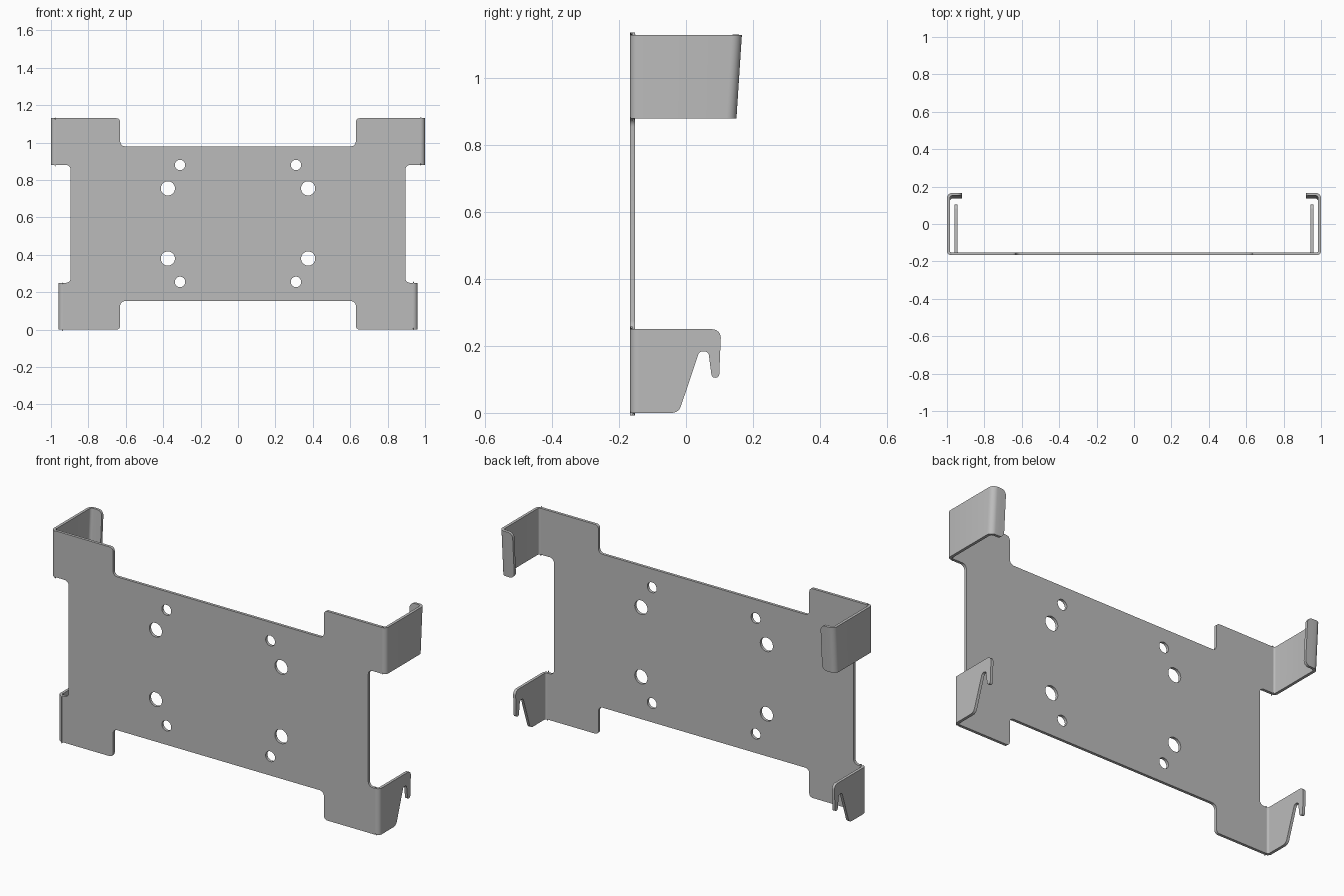
import bpy, bmesh, math
from mathutils import Vector, Matrix

cube = bpy.data.objects.get("Cube")
if cube:
    bpy.data.objects.remove(cube, do_unlink=True)

T = 0.015            # sheet thickness
FRONT = -0.1595      # middle of the front sheet in y
BEND = 0.0165        # bend radius at the middle of the sheet

steel = bpy.data.materials.new("grey_steel")
steel.use_nodes = True
GREY = (0.5, 0.5, 0.5, 1)
steel.diffuse_color = GREY
steel.node_tree.nodes["Principled BSDF"].inputs["Base Color"].default_value = GREY


def fillet(points, closed=True, steps=6):
    """Round each (x, y, radius) corner with a circular arc."""
    out, n = [], len(points)
    for i, (x, y, r) in enumerate(points):
        p = Vector((x, y))
        if r == 0 or (not closed and i in (0, n - 1)):
            out.append(p)
            continue
        a = (Vector(points[i - 1][:2]) - p).normalized()
        b = (Vector(points[(i + 1) % n][:2]) - p).normalized()
        half = a.angle(b) / 2
        centre = p + (a + b).normalized() * r / math.sin(half)
        start = p + a * r / math.tan(half) - centre
        end = p + b * r / math.tan(half) - centre
        sweep = start.angle_signed(end)
        for k in range(steps + 1):
            out.append(centre + Matrix.Rotation(-sweep * k / steps, 2) @ start)
    return out


def circle(x, y, r, n=32):
    return [Vector((x + r * math.cos(math.tau * k / n),
                    y + r * math.sin(math.tau * k / n))) for k in range(n)]


def finish(name, obj):
    """Turn a helper object into a clean, shaded mesh object."""
    graph = bpy.context.evaluated_depsgraph_get()
    mesh = bpy.data.meshes.new_from_object(obj.evaluated_get(graph))
    mesh.transform(obj.matrix_world)
    bpy.data.objects.remove(obj, do_unlink=True)
    bm = bmesh.new()
    bm.from_mesh(mesh)
    bmesh.ops.remove_doubles(bm, verts=bm.verts, dist=0.0001)
    bmesh.ops.recalc_face_normals(bm, faces=bm.faces)
    bm.to_mesh(mesh)
    bm.free()
    mesh.materials.clear()
    mesh.materials.append(steel)
    mesh.shade_smooth()
    mesh.set_sharp_from_angle(angle=math.radians(35))
    bpy.context.collection.objects.link(bpy.data.objects.new(name, mesh))


def sheet(name, loops, matrix):
    """Flat sheet cut from an outline and holes."""
    curve = bpy.data.curves.new(name + "_outline", "CURVE")
    curve.dimensions = "2D"
    curve.fill_mode = "BOTH"
    curve.extrude = T / 2
    for loop in loops:
        s = curve.splines.new("POLY")
        s.points.add(len(loop) - 1)
        for pt, co in zip(s.points, loop):
            pt.co = (co.x, co.y, 0, 1)
        s.use_cyclic_u = True
    obj = bpy.data.objects.new(name + "_helper", curve)
    bpy.context.collection.objects.link(obj)
    obj.matrix_world = matrix
    bpy.context.view_layer.update()
    finish(name, obj)


def strip(name, columns):
    """Bent sheet made from columns of (bottom, top) points."""
    bm = bmesh.new()
    rows = [[bm.verts.new(p) for p in col] for col in columns]
    for a, b in zip(rows, rows[1:]):
        bm.faces.new((a[0], b[0], b[1], a[1]))
    mesh = bpy.data.meshes.new(name + "_strip")
    bm.to_mesh(mesh)
    bm.free()
    obj = bpy.data.objects.new(name + "_helper", mesh)
    bpy.context.collection.objects.link(obj)
    mod = obj.modifiers.new("thickness", "SOLIDIFY")
    mod.thickness, mod.offset, mod.use_even_offset = T, 0, True
    bpy.context.view_layer.update()
    finish(name, obj)


# Front plate: half outline from bottom to top, then mirrored
half = [(0.63, 0.152, 0.025), (0.63, 0, 0.02), (0.936, 0, 0), (0.936, 0.25, 0),
        (0.895, 0.25, 0.025), (0.895, 0.88, 0.025), (0.976, 0.88, 0),
        (0.976, 1.13, 0), (0.63, 1.13, 0.02), (0.63, 0.98, 0.025)]
outline = half + [(-x, z, r) for x, z, r in reversed(half)]
holes = [circle(s * x, z, r) for s in (1, -1) for x, z, r in
         ((0.31, 0.88, 0.028), (0.31, 0.255, 0.028),
          (0.375, 0.755, 0.038), (0.375, 0.38, 0.038))]
upright = Matrix.Translation((0, FRONT, 0)) @ Matrix.Rotation(math.pi / 2, 4, "X")
sheet("front_plate", [fillet(outline)] + holes, upright)

# Upper arms: side wall with a leaning lip turned inward
LOW, HIGH, TIP, ROUND = 0.88, 1.13, 0.92, 0.028
path = fillet([(0.976, FRONT, 0), (0.9925, FRONT, BEND), (0.9925, -FRONT, 0.022),
               (TIP + ROUND, -FRONT, 0)], closed=False)
arm = [(p.x, p.y, 0) for p in path]
for k in range(1, 8):
    a = math.pi / 2 * k / 7
    arm.append((TIP + ROUND * (1 - math.sin(a)), -FRONT, ROUND * (1 - math.cos(a))))


def lean(y, z):
    return y + 0.065 * (z - HIGH) * (1 if y > 0 else 0)


# Lower hooks: notched side wall seen from the side
hook = fillet([(-0.14, 0, 0), (-0.022, 0, 0.028), (0.04, 0.184, 0.014),
               (0.067, 0.184, 0.014), (0.077, 0.105, 0.011), (0.099, 0.105, 0.011),
               (0.105, 0.25, 0.025), (-0.14, 0.25, 0)])
corner = fillet([(0.936, FRONT, 0), (0.9525, FRONT, BEND), (0.9525, -0.14, 0)], closed=False)

for side, s in (("left", 1), ("right", -1)):
    strip(side + "_upper_arm", [[(s * x, lean(y, z), z) for z in (LOW + d, HIGH - d)]
                                for x, y, d in arm])
    strip(side + "_lower_bend", [[(s * p.x, p.y, z) for z in (0, 0.25)] for p in corner])
    sideways = Matrix(((0, 0, 1, s * 0.9525), (1, 0, 0, 0), (0, 1, 0, 0), (0, 0, 0, 1)))
    sheet(side + "_lower_hook", [hook], sideways)
